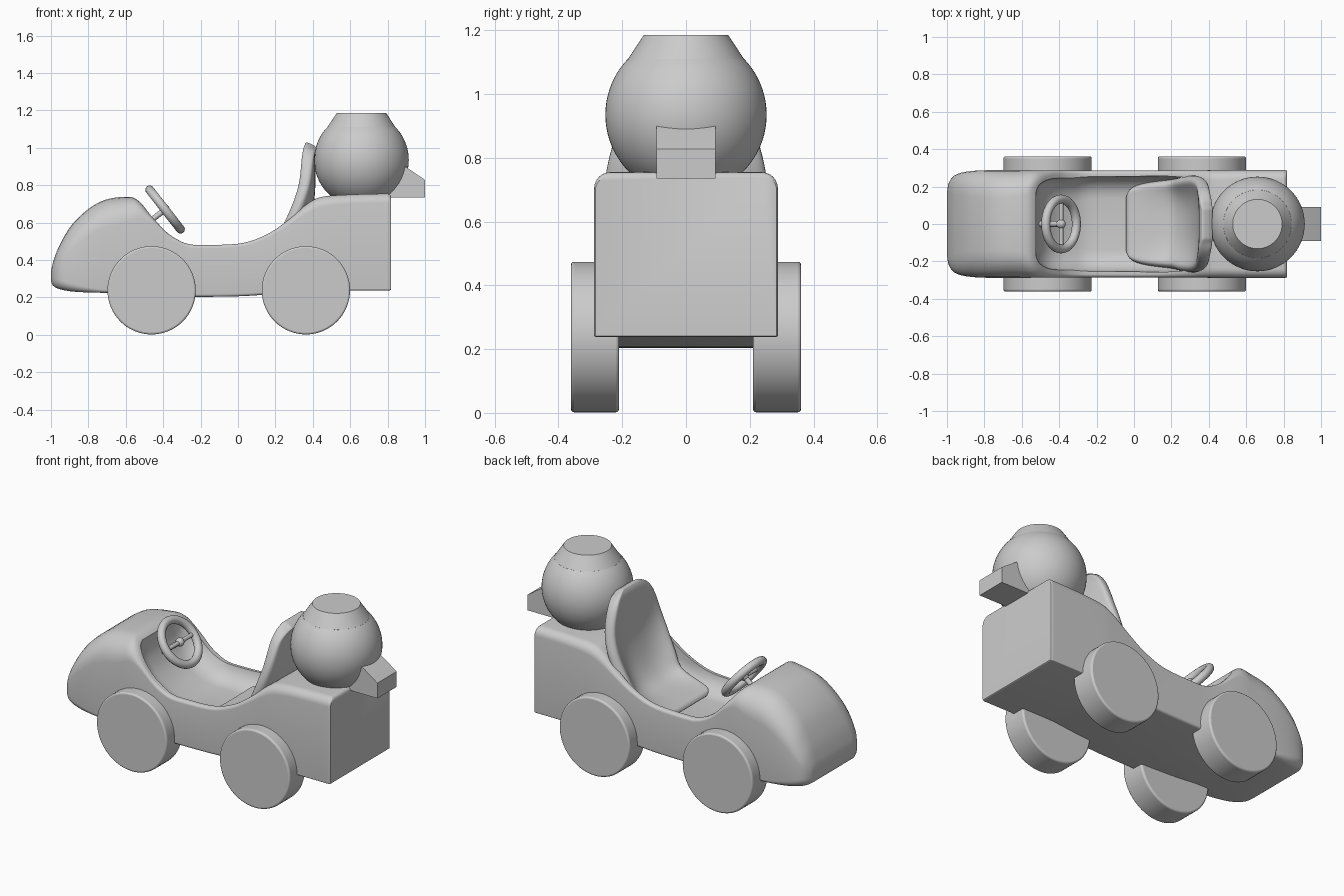
import bpy, bmesh, math
from mathutils import Vector

if "Cube" in bpy.data.objects:
    bpy.data.objects.remove(bpy.data.objects["Cube"])


def smooth_rows(rows, n=5):
    """Monotone cubic interpolation of a list of equal-length rows."""
    def slopes(c):
        d = [b - a for a, b in zip(c, c[1:])]
        m = [d[0]]
        for a, b in zip(d, d[1:]):
            lim = 3 * min(abs(a), abs(b))
            m.append(0 if a * b <= 0 else max(-lim, min(lim, (a + b) / 2)))
        return m + [d[-1]]
    cols = list(zip(*rows))
    ms = [slopes(c) for c in cols]
    out = []
    for i in range(len(rows) - 1):
        for k in range(n):
            t = k / n
            a, b = 2*t**3 - 3*t**2 + 1, -2*t**3 + 3*t**2
            e, f = t**3 - 2*t**2 + t, t**3 - t**2
            out.append([a*c[i] + b*c[i+1] + e*m[i] + f*m[i+1] for c, m in zip(cols, ms)])
    return out + [list(rows[-1])]


def finish(bm, name, angle=35, fix_normals=True):
    if fix_normals:
        bmesh.ops.recalc_face_normals(bm, faces=bm.faces)
    me = bpy.data.meshes.new(name)
    bm.to_mesh(me)
    bm.free()
    ob = bpy.data.objects.new(name, me)
    bpy.context.collection.objects.link(ob)
    shade(ob, angle)
    return ob


def activate(ob):
    bpy.ops.object.select_all(action='DESELECT')
    ob.select_set(True)
    bpy.context.view_layer.objects.active = ob


def shade(ob, angle=35):
    activate(ob)
    bpy.ops.object.shade_smooth_by_angle(angle=math.radians(angle))


def loft(name, rows):
    """Rounded-rectangle sections along x: x, top, bottom, half width, top radius, bottom radius."""
    bm = bmesh.new()
    rings = []
    for x, zt, zb, w, rt, rb in smooth_rows(rows):
        lim = 0.48 * min(zt - zb, 2 * w)
        ring = []
        for q, (sy, sz) in enumerate([(1, 1), (-1, 1), (-1, -1), (1, -1)]):
            r = min(lim, rt if sz > 0 else rb)
            cy, cz = sy * (w - r), (zt - r if sz > 0 else zb + r)
            for k in range(7):
                a = math.pi / 2 * (q + k / 6)
                ring.append(bm.verts.new((x, cy + r * math.cos(a), cz + r * math.sin(a))))
        rings.append(ring)
    for a, b in zip(rings, rings[1:]):
        for i in range(len(a)):
            j = (i + 1) % len(a)
            bm.faces.new((a[i], a[j], b[j], b[i]))
    bm.faces.new(rings[0])
    bm.faces.new(rings[-1])
    return finish(bm, name)


def rod(name, p, q, r, verts=20):
    p, q = Vector(p), Vector(q)
    bpy.ops.mesh.primitive_cylinder_add(vertices=verts, radius=r, depth=(q - p).length, location=(p + q) / 2)
    ob = bpy.context.object
    ob.name = name
    ob.rotation_euler = (q - p).to_track_quat('Z', 'Y').to_euler()
    shade(ob)
    return ob


# Car body
body = loft("body", [
    (-1.0, 0.335, 0.285, 0.17, 0.02, 0.02),
    (-0.988, 0.39, 0.262, 0.225, 0.06, 0.04),
    (-0.95, 0.487, 0.243, 0.265, 0.11, 0.05),
    (-0.87, 0.61, 0.23, 0.283, 0.14, 0.04),
    (-0.74, 0.71, 0.225, 0.288, 0.15, 0.02),
    (-0.60, 0.738, 0.222, 0.288, 0.14, 0.015),
    (-0.53, 0.715, 0.215, 0.287, 0.09, 0.015),
    (-0.45, 0.62, 0.21, 0.286, 0.03, 0.015),
    (-0.35, 0.525, 0.206, 0.285, 0.02, 0.015),
    (-0.22, 0.48, 0.203, 0.285, 0.018, 0.015),
    (0.0, 0.487, 0.206, 0.285, 0.018, 0.015),
    (0.15, 0.535, 0.215, 0.285, 0.02, 0.015),
    (0.27, 0.615, 0.225, 0.286, 0.03, 0.01),
    (0.37, 0.70, 0.235, 0.287, 0.05, 0.008),
    (0.45, 0.738, 0.238, 0.288, 0.055, 0.005),
    (0.60, 0.75, 0.238, 0.288, 0.05, 0.005),
    (0.79, 0.755, 0.238, 0.288, 0.05, 0.005),
    (0.811, 0.75, 0.238, 0.287, 0.045, 0.005),
    (0.818, 0.74, 0.241, 0.284, 0.04, 0.005)])

# Cockpit hollow
cutter = loft("cockpit_cutter", [
    (-0.525, 1.2, 0.68, 0.17, 0.01, 0.05),
    (-0.505, 1.2, 0.59, 0.21, 0.01, 0.09),
    (-0.45, 1.2, 0.50, 0.24, 0.01, 0.12),
    (-0.35, 1.2, 0.425, 0.252, 0.01, 0.14),
    (-0.20, 1.2, 0.385, 0.257, 0.01, 0.12),
    (0.10, 1.2, 0.385, 0.257, 0.01, 0.12),
    (0.26, 1.2, 0.42, 0.25, 0.01, 0.12),
    (0.34, 1.2, 0.52, 0.235, 0.01, 0.10),
    (0.40, 1.2, 0.68, 0.20, 0.01, 0.06)])
cutter.hide_render = True
mod = body.modifiers.new("cockpit", 'BOOLEAN')
mod.operation, mod.object = 'DIFFERENCE', cutter
activate(body)
bpy.ops.object.modifier_apply(modifier=mod.name)
bpy.data.objects.remove(cutter)
shade(body)

# Wheels
for end, x in (("front", -0.462), ("rear", 0.363)):
    for side, s in (("left", 1), ("right", -1)):
        wheel = rod(f"{end}_{side}_wheel", (x, s * 0.21, 0.238), (x, s * 0.361, 0.238), 0.236, 64)
        bev = wheel.modifiers.new("edge", 'BEVEL')
        bev.width, bev.segments = 0.01, 3

# Bucket seat: spine x, z, half width, side bolster height
spine = smooth_rows([
    (-0.045, 0.40, 0.15, 0.0), (-0.025, 0.43, 0.19, 0.005), (0.06, 0.44, 0.215, 0.015),
    (0.20, 0.46, 0.22, 0.045), (0.285, 0.55, 0.228, 0.07), (0.338, 0.70, 0.238, 0.055),
    (0.348, 0.83, 0.225, 0.025), (0.347, 0.94, 0.185, 0.01), (0.351, 1.0, 0.14, 0.0),
    (0.366, 1.034, 0.08, 0.0)], 3)
bm = bmesh.new()
grid = []
for i, (x, z, w, lift) in enumerate(spine):
    a, b = spine[max(i - 1, 0)], spine[min(i + 1, len(spine) - 1)]
    n = Vector((a[1] - b[1], 0, b[0] - a[0])).normalized()
    grid.append([bm.verts.new(Vector((x, w * t, z)) + n * lift * abs(t) ** 3)
                 for t in [j / 6 for j in range(-6, 7)]])
for a, b in zip(grid, grid[1:]):
    for j in range(12):
        bm.faces.new((a[j], b[j], b[j + 1], a[j + 1]))
seat = finish(bm, "seat", 180, fix_normals=False)
sol = seat.modifiers.new("thickness", 'SOLIDIFY')
sol.thickness, sol.offset = 0.066, -1
sub = seat.modifiers.new("smooth", 'SUBSURF')
sub.levels = sub.render_levels = 2

# Steering wheel, spokes, column and hub
hub = Vector((-0.39, 0, 0.67))
axis = Vector((0.788, 0, 0.616))
bpy.ops.mesh.primitive_torus_add(major_radius=0.133, minor_radius=0.024, major_segments=48,
                                 minor_segments=14, location=hub,
                                 rotation=axis.to_track_quat('Z', 'Y').to_euler())
bpy.context.object.name = "steering_wheel"
shade(bpy.context.object)
rod("steering_spokes", hub - Vector((0, 0.133, 0)), hub + Vector((0, 0.133, 0)), 0.012)
rod("steering_column", hub - axis * 0.22, hub + axis * 0.015, 0.015)
bpy.ops.mesh.primitive_uv_sphere_add(segments=20, ring_count=12, radius=0.025, location=hub)
bpy.context.object.name = "steering_hub"
shade(bpy.context.object)

# Round head, cut flat under the cap
bm = bmesh.new()
bmesh.ops.create_uvsphere(bm, u_segments=64, v_segments=40, radius=0.253)
bmesh.ops.translate(bm, verts=bm.verts, vec=(0.66, 0, 0.935))
bmesh.ops.bisect_plane(bm, geom=bm.verts[:] + bm.edges[:] + bm.faces[:],
                       plane_co=(0, 0, 1.11), plane_no=(0, 0, 1), clear_outer=True)
bmesh.ops.holes_fill(bm, edges=[e for e in bm.edges if e.is_boundary])
finish(bm, "round_head")

# Tapered cap
bpy.ops.mesh.primitive_cone_add(vertices=64, radius1=0.182, radius2=0.132, depth=0.076,
                                location=(0.66, 0, 1.148))
bpy.context.object.name = "tapered_cap"
shade(bpy.context.object, 25)

# Wedge-shaped spout
bm = bmesh.new()
face = bm.faces.new([bm.verts.new((x, -0.092, z)) for x, z in
                     ((0.78, 0.735), (1.0, 0.735), (1.0, 0.828), (0.905, 0.893), (0.80, 0.95))])
ext = bmesh.ops.extrude_face_region(bm, geom=[face])
bmesh.ops.translate(bm, verts=[v for v in ext["geom"] if isinstance(v, bmesh.types.BMVert)],
                    vec=(0, 0.184, 0))
finish(bm, "spout", 20)
